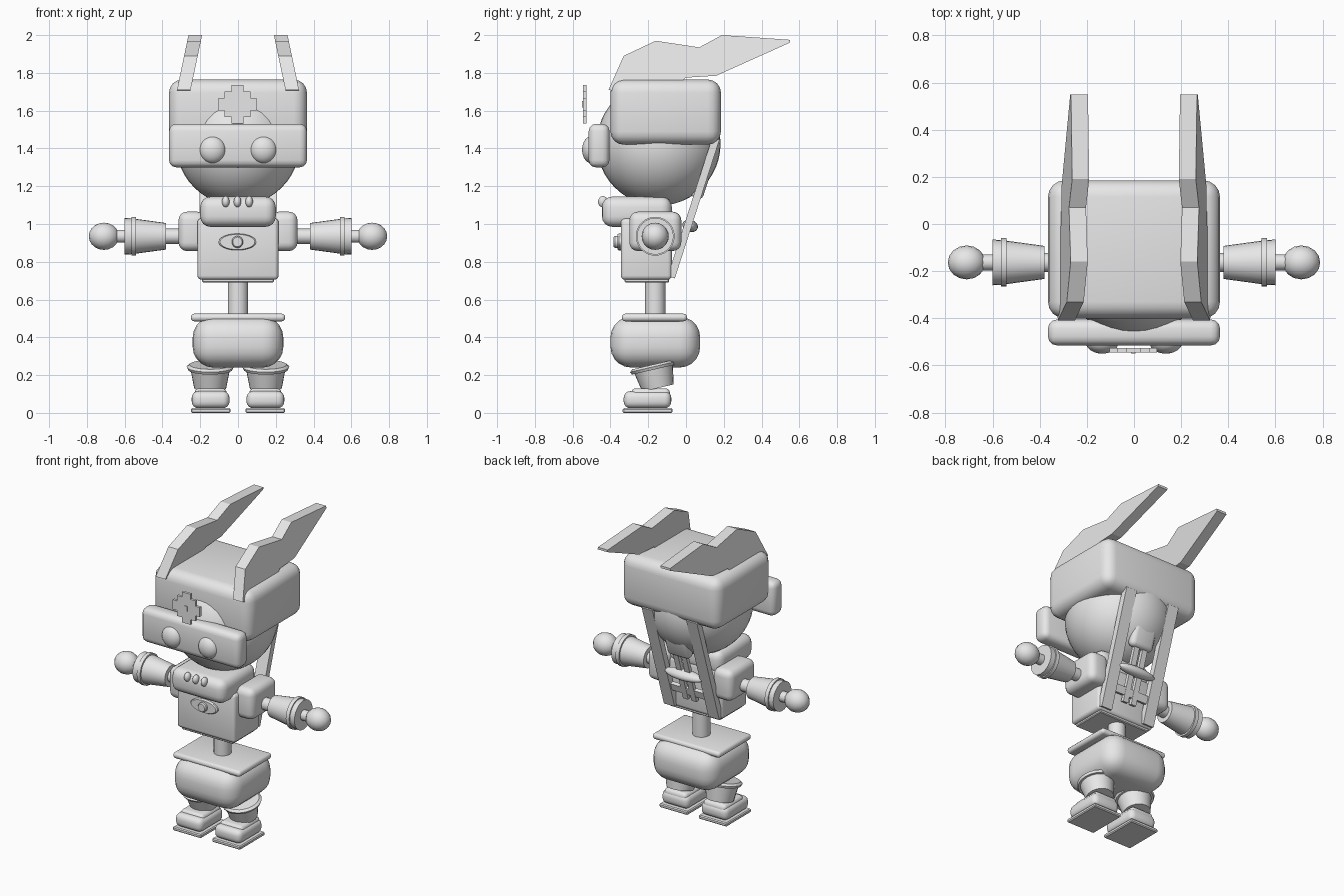
import bpy, bmesh, math
from mathutils import Matrix, Vector

if "Cube" in bpy.data.objects:
    bpy.data.objects.remove(bpy.data.objects["Cube"])

GREY = bpy.data.materials.new("plain_grey")
GREY.diffuse_color = (0.8, 0.8, 0.8, 1)
GREY.use_nodes = True
GREY.node_tree.nodes["Principled BSDF"].inputs["Base Color"].default_value = GREY.diffuse_color


def finish(name, bm, smooth=True, angle=35):
    bmesh.ops.recalc_face_normals(bm, faces=bm.faces)
    me = bpy.data.meshes.new(name)
    bm.to_mesh(me)
    bm.free()
    me.materials.append(GREY)
    ob = bpy.data.objects.new(name, me)
    bpy.context.collection.objects.link(ob)
    if smooth:
        bpy.ops.object.select_all(action='DESELECT')
        ob.select_set(True)
        bpy.context.view_layer.objects.active = ob
        bpy.ops.object.shade_smooth_by_angle(angle=math.radians(angle))
    return ob


def box(name, x, y, z, bevel=0.0, seg=4, rot=None):
    """Box from (min, max) ranges, optionally rounded and turned about its centre."""
    bm = bmesh.new()
    bmesh.ops.create_cube(bm, size=1)
    size = [r[1] - r[0] for r in (x, y, z)]
    mid = Vector([(r[0] + r[1]) / 2 for r in (x, y, z)])
    bmesh.ops.scale(bm, vec=size, verts=bm.verts)
    if bevel:
        bmesh.ops.bevel(bm, geom=bm.edges[:], offset=bevel, segments=seg,
                        profile=0.5, affect='EDGES')
    m = Matrix.Translation(mid) @ (rot.to_4x4() if rot else Matrix.Identity(4))
    bm.transform(m)
    return finish(name, bm)


def ball(name, loc, radii, u=32, v=20, rot=None):
    bm = bmesh.new()
    bmesh.ops.create_uvsphere(bm, u_segments=u, v_segments=v, radius=1)
    bmesh.ops.scale(bm, vec=radii, verts=bm.verts)
    m = Matrix.Translation(loc) @ (rot.to_4x4() if rot else Matrix.Identity(4))
    bm.transform(m)
    return finish(name, bm, angle=60)


def lathe(name, profile, loc, rot=None, n=24, squash=1.0):
    """Turn (radius, height) pairs about the local z axis, with closed ends."""
    bm = bmesh.new()
    rings = [[bm.verts.new((r * math.cos(2 * math.pi * i / n),
                            squash * r * math.sin(2 * math.pi * i / n), h))
              for i in range(n)] for r, h in profile]
    for a, b in zip(rings, rings[1:]):
        for i in range(n):
            bm.faces.new((a[i], a[(i + 1) % n], b[(i + 1) % n], b[i]))
    bm.faces.new(rings[0])
    bm.faces.new(rings[-1])
    bm.transform(Matrix.Translation(loc) @ (rot.to_4x4() if rot else Matrix.Identity(4)))
    return finish(name, bm)


def prism(name, points, place):
    """Extrude a 2D outline between two placements: place(u, v, side)."""
    bm = bmesh.new()
    a, b = ([bm.verts.new(place(u, v, s)) for u, v in points] for s in (-1, 1))
    bm.faces.new(a)
    bm.faces.new(b)
    for i in range(len(points)):
        j = (i + 1) % len(points)
        bm.faces.new((a[i], a[j], b[j], b[i]))
    return finish(name, bm, smooth=False)


def turn(axis, deg):
    return Matrix.Rotation(math.radians(deg), 3, axis)


# head, helmet and visor
ball("head", (0, -0.145, 1.425), (0.328, 0.328, 0.328), 40, 24)
box("helmet", (-0.365, 0.365), (-0.40, 0.185), (1.42, 1.765), 0.07)
box("visor", (-0.365, 0.365), (-0.515, -0.405), (1.30, 1.53), 0.038, 3)

# stepped badge floating in front of the helmet
quarter = [(0.10, 0.032), (0.068, 0.032), (0.068, 0.068), (0.032, 0.068), (0.032, 0.102)]
outline = quarter + [(-u, v) for u, v in quarter[::-1]]
outline += [(-u, -v) for u, v in outline]
prism("badge", outline, lambda u, v, s: (u - 0.003, -0.536 + 0.009 * s, 1.634 + v))
box("badge_centre", (-0.013, 0.007), (-0.55, -0.53), (1.617, 1.65))

# horn-like ears, leaning inwards as they rise
ear = [(-0.41, 1.71), (-0.33, 1.89), (-0.16, 1.97), (0.07, 1.935), (0.19, 2.0),
       (0.55, 1.975), (0.55, 1.96), (0.16, 1.785), (0.0, 1.775), (-0.03, 1.75), (-0.36, 1.70)]

# torso
box("torso", (-0.215, 0.215), (-0.345, -0.075), (0.705, 1.03), 0.022, 3)
box("torso_base", (-0.19, 0.19), (-0.325, -0.09), (0.69, 0.715), 0.005, 1)
box("collar", (-0.20, 0.20), (-0.445, -0.075), (0.985, 1.145), 0.055)
for i in (-1, 0, 1):
    ball(f"collar_stud_{i + 2}", (i * 0.062 - 0.003, -0.44, 1.118), (0.02, 0.026, 0.03), 16, 10)
lathe("chest_plate", [(0.10, 0), (0.10, 0.012), (0.092, 0.018)], (-0.003, -0.344, 0.905),
      turn('X', 90), 32, 0.44)
lathe("chest_gem", [(0.03, 0), (0.03, 0.032), (0.024, 0.04)], (-0.003, -0.344, 0.905),
      turn('X', 90), 20, 1.05)

# waist and hips
lathe("waist", [(0.054, 0.48), (0.054, 0.72)], (0, -0.163, 0))
box("hips", (-0.24, 0.24), (-0.40, 0.075), (0.24, 0.51), 0.11, 5)
box("belt_plate", (-0.25, 0.25), (-0.34, 0.005), (0.485, 0.525), 0.018, 3)

# limbs and paired parts
for s, side in ((-1, "left"), (1, "right")):
    prism(f"{side}_ear", ear,
          lambda u, v, k: (s * (0.287 - 0.21 * (v - 1.71) + 0.036 * k), u, v))
    ball(f"{side}_eye", (s * 0.135, -0.50, 1.393), (0.07, 0.05, 0.072))
    box(f"{side}_shoulder", sorted((s * 0.17, s * 0.315)), (-0.30, -0.025), (0.857, 1.065), 0.045)

    out = turn('Y', s * 90)
    c = (0, -0.163, 0.935)
    lathe(f"{side}_arm", [(0.04, 0.29), (0.04, 0.40)], c, out)
    lathe(f"{side}_sleeve", [(0.07, 0.38), (0.092, 0.54), (0.103, 0.54), (0.103, 0.565),
                             (0.095, 0.565), (0.097, 0.60), (0.08, 0.60)], c, out)
    lathe(f"{side}_wrist", [(0.034, 0.59), (0.034, 0.66)], c, out)
    ball(f"{side}_hand", (s * 0.71, -0.163, 0.935), (0.08, 0.072, 0.072), 16, 10)

    # trouser leg with tilted cuff
    tilt = turn('X', 13)
    leg = (s * 0.147, -0.163, 0.195)
    lathe(f"{side}_leg", [(0.085, -0.065), (0.108, 0.055)], leg, tilt)
    lathe(f"{side}_leg_cuff", [(0.118, 0.035), (0.125, 0.05), (0.11, 0.062)], leg, tilt)

    # boot and sole
    x0 = s * 0.145
    box(f"{side}_boot", (x0 - 0.1, x0 + 0.1), (-0.33, -0.078), (0.025, 0.115), 0.035)
    box(f"{side}_boot_top", (x0 - 0.085, x0 + 0.085), (-0.29, -0.085), (0.06, 0.13), 0.025)
    box(f"{side}_sole", (x0 - 0.105, x0 + 0.105), (-0.335, -0.072), (0.0, 0.025), 0.006, 1)

# back frame, leaning from the helmet down to the torso base
lean = math.degrees(math.atan2(0.235, 0.73))
rot = turn('X', -lean)
mid = Vector((0, 0.04, 1.085))


def on_frame(name, x, d, t, bevel=0.0):
    """Box on the leaning frame: x range, depth range and distance range along it."""
    ob = box(name, x, d, t, bevel, 3)
    ob.data.transform(Matrix.Translation(mid) @ rot.to_4x4())
    return ob


for s, side in ((-1, "left"), (1, "right")):
    on_frame(f"{side}_back_rail", sorted((s * 0.125, s * 0.205)), (-0.02, 0.02), (-0.385, 0.385))
    on_frame(f"{side}_back_strap", sorted((s * 0.012, s * 0.05)), (-0.012, 0.012), (-0.30, 0.37))
on_frame("upper_crossbar", (-0.13, 0.13), (-0.015, 0.01), (0.27, 0.31))
on_frame("lower_crossbar", (-0.13, 0.13), (-0.015, 0.01), (-0.26, -0.21))
on_frame("back_pad", (-0.085, 0.085), (-0.035, 0.03), (0.05, 0.25), 0.03)
ball("back_handle", (0, 0.022, 0.99), (0.14, 0.042, 0.032), 24, 14, turn('X', -lean))
